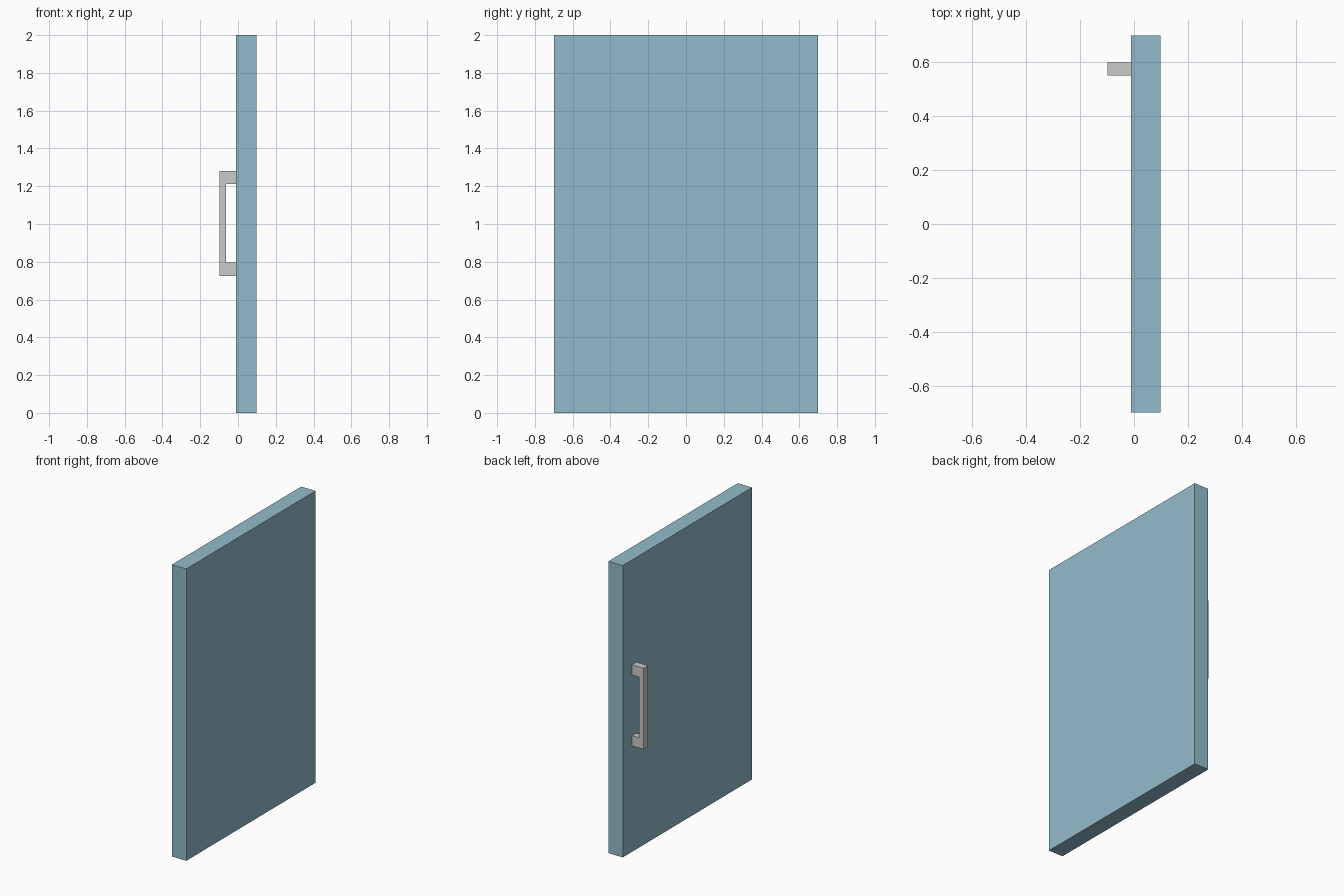
import bpy, bmesh

if "Cube" in bpy.data.objects:
    bpy.data.objects.remove(bpy.data.objects["Cube"])


def make_object(name, bm):
    bmesh.ops.recalc_face_normals(bm, faces=bm.faces)
    mesh = bpy.data.meshes.new(name)
    bm.to_mesh(mesh)
    bm.free()
    obj = bpy.data.objects.new(name, mesh)
    bpy.context.collection.objects.link(obj)
    return obj


def extrude_profile(name, profile, y0, y1):
    """Extrude an (x, z) outline along y."""
    bm = bmesh.new()
    face = bm.faces.new([bm.verts.new((x, y0, z)) for x, z in profile])
    new = bmesh.ops.extrude_face_region(bm, geom=[face])["geom"]
    verts = [v for v in new if isinstance(v, bmesh.types.BMVert)]
    bmesh.ops.translate(bm, verts=verts, vec=(0, y1 - y0, 0))
    return make_object(name, bm)


FRONT, BACK = -0.011, 0.098

# Door slab
door = extrude_profile("door_panel", [(FRONT, 0), (BACK, 0), (BACK, 2), (FRONT, 2)], -0.7, 0.7)
blue = bpy.data.materials.new("door_blue")
blue.diffuse_color = (0.29, 0.50, 0.59, 1)
blue.use_nodes = True
blue.node_tree.nodes["Principled BSDF"].inputs["Base Color"].default_value = blue.diffuse_color
door.data.materials.append(blue)

# C-shaped pull handle: lower half outline, mirrored about its mid height
MID = 1.003
half = [(FRONT, -0.208), (FRONT, -0.278), (-0.098, -0.278)]
lower = [(-0.063, -0.208)] + half
outline = [(x, MID + z) for x, z in lower] + [(x, MID - z) for x, z in reversed(lower)]
extrude_profile("pull_handle", outline, 0.551, 0.599)
